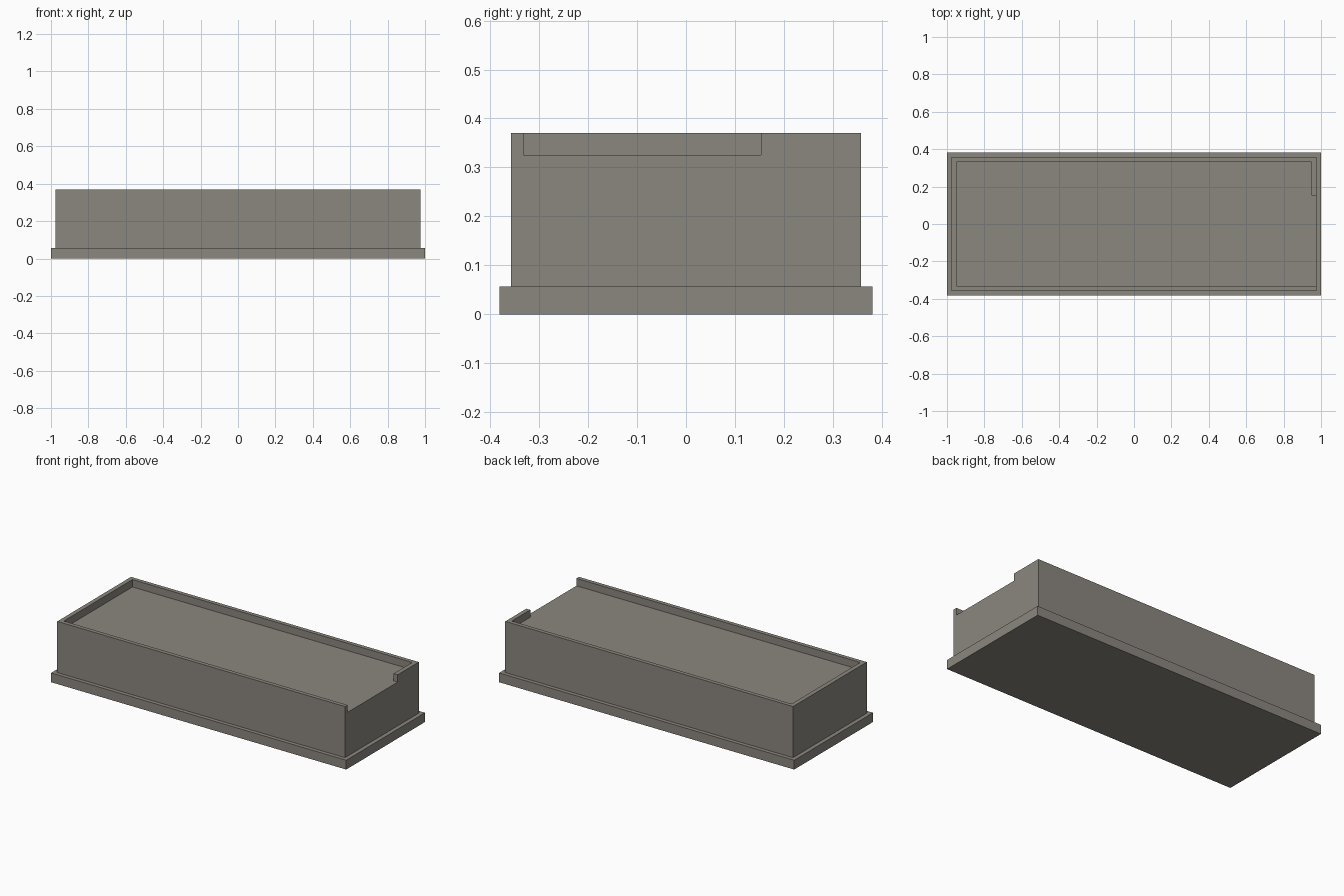
import bpy
import bmesh

default = bpy.data.objects.get("Cube")
if default:
    bpy.data.objects.remove(default, do_unlink=True)

stone = bpy.data.materials.new("warm_grey_stone")
stone.use_nodes = True
colour = (0.26, 0.24, 0.21, 1)
stone.diffuse_color = colour
stone.node_tree.nodes["Principled BSDF"].inputs["Base Color"].default_value = colour


def prism(name, outline, bottom, top):
    """Extrude a flat outline upward into a solid."""
    bm = bmesh.new()
    face = bm.faces.new([bm.verts.new((x, y, bottom)) for x, y in outline])
    result = bmesh.ops.extrude_face_region(bm, geom=[face])
    raised = [v for v in result["geom"] if isinstance(v, bmesh.types.BMVert)]
    bmesh.ops.translate(bm, verts=raised, vec=(0, 0, top - bottom))
    bmesh.ops.recalc_face_normals(bm, faces=bm.faces)
    mesh = bpy.data.meshes.new(name)
    bm.to_mesh(mesh)
    bm.free()
    mesh.materials.append(stone)
    obj = bpy.data.objects.new(name, mesh)
    bpy.context.collection.objects.link(obj)
    return obj


def rectangle(half_x, half_y):
    return [(-half_x, -half_y), (half_x, -half_y), (half_x, half_y), (-half_x, half_y)]


plinth_height, roof_level, wall_top = 0.057, 0.325, 0.37
inner_x, inner_y, notch_end = 0.948, 0.332, 0.153

# Plinth and main block
prism("plinth", rectangle(1, 0.381), 0, plinth_height)
block = prism("main_block", rectangle(0.975, 0.357), plinth_height, wall_top)

# Recessed roof with an opening through the left parapet
recess = prism("roof_recess_cutter", [
    (-inner_x, -inner_y), (1.1, -inner_y), (1.1, notch_end),
    (inner_x, notch_end), (inner_x, inner_y), (-inner_x, inner_y),
], roof_level, 0.5)
recess.hide_render = True
recess.hide_viewport = True
cut = block.modifiers.new("roof_recess", "BOOLEAN")
cut.operation = "DIFFERENCE"
cut.solver = "EXACT"
cut.object = recess
